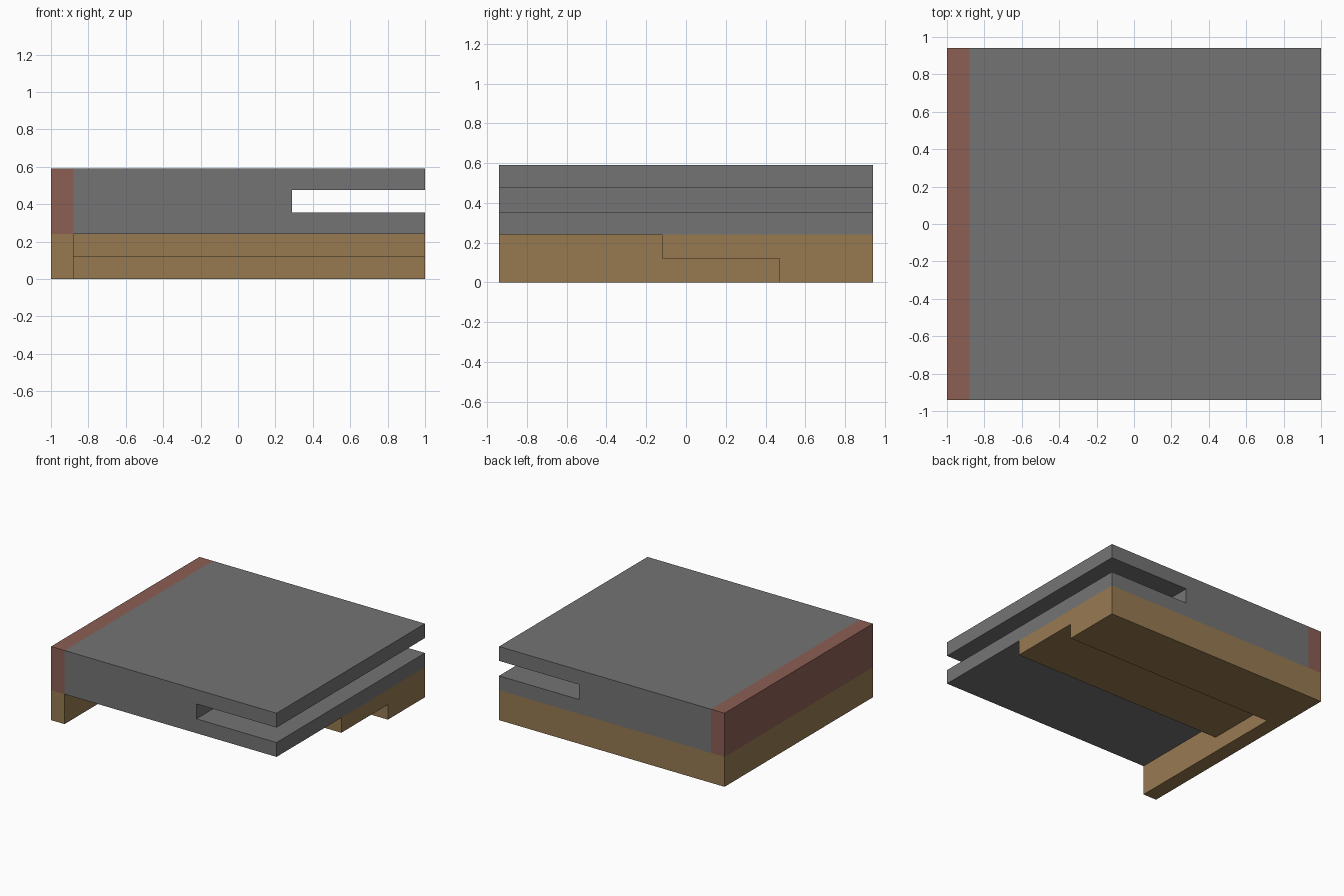
import bpy, bmesh
from mathutils import Vector

cube = bpy.data.objects.get("Cube")
if cube:
    bpy.data.objects.remove(cube, do_unlink=True)


def make_material(name, rgb):
    mat = bpy.data.materials.new(name)
    mat.use_nodes = True
    mat.diffuse_color = (*rgb, 1)
    mat.node_tree.nodes["Principled BSDF"].inputs["Base Color"].default_value = (*rgb, 1)
    return mat


GREY = make_material("stone grey", (0.175, 0.175, 0.175))
RED = make_material("brick red", (0.26, 0.113, 0.088))
BROWN = make_material("wood brown", (0.31, 0.195, 0.083))

LEFT, RIGHT, DEPTH = -1.0, 1.0, 0.94
WALL_X, DECK_Z, TOP_Z = -0.88, 0.24, 0.59


def extrude_profile(name, points, sweep, materials, cuts=(), rule=None):
    """Sweep a closed outline, cut its faces along planes, colour them by rule."""
    bm = bmesh.new()
    face = bm.faces.new([bm.verts.new(p) for p in points])
    swept = bmesh.ops.extrude_face_region(bm, geom=[face], use_keep_orig=True)
    verts = [v for v in swept["geom"] if isinstance(v, bmesh.types.BMVert)]
    bmesh.ops.translate(bm, verts=verts, vec=sweep)
    for co, normal in cuts:
        bmesh.ops.bisect_plane(bm, geom=bm.verts[:] + bm.edges[:] + bm.faces[:],
                               plane_co=co, plane_no=normal)
    bmesh.ops.recalc_face_normals(bm, faces=bm.faces)
    if rule:
        for f in bm.faces:
            f.material_index = rule(f.calc_center_median())
    mesh = bpy.data.meshes.new(name)
    bm.to_mesh(mesh)
    bm.free()
    for mat in materials:
        mesh.materials.append(mat)
    obj = bpy.data.objects.new(name, mesh)
    bpy.context.collection.objects.link(obj)
    return obj


# Slotted slab with a red end strip
slab_outline = [(LEFT, DECK_Z), (RIGHT, DECK_Z), (RIGHT, 0.355), (0.29, 0.355),
                (0.29, 0.475), (RIGHT, 0.475), (RIGHT, TOP_Z), (LEFT, TOP_Z)]
extrude_profile("slotted_slab", [(x, -DEPTH, z) for x, z in slab_outline],
                Vector((0, 2 * DEPTH, 0)), [GREY, RED],
                cuts=[((WALL_X, 0, 0), (1, 0, 0))],
                rule=lambda c: 1 if c.x < WALL_X - 0.001 else 0)

# Side wall under the red strip
wall_outline = [(LEFT, 0), (WALL_X, 0), (WALL_X, DECK_Z), (LEFT, DECK_Z)]
extrude_profile("side_wall", [(x, -DEPTH, z) for x, z in wall_outline],
                Vector((0, 2 * DEPTH, 0)), [BROWN])

# Stepped support under the back of the slab
step_outline = [(-0.12, DECK_Z), (-0.12, 0.12), (0.47, 0.12), (0.47, 0),
                (DEPTH, 0), (DEPTH, DECK_Z)]
extrude_profile("stepped_support", [(WALL_X, y, z) for y, z in step_outline],
                Vector((RIGHT - WALL_X, 0, 0)), [BROWN])
